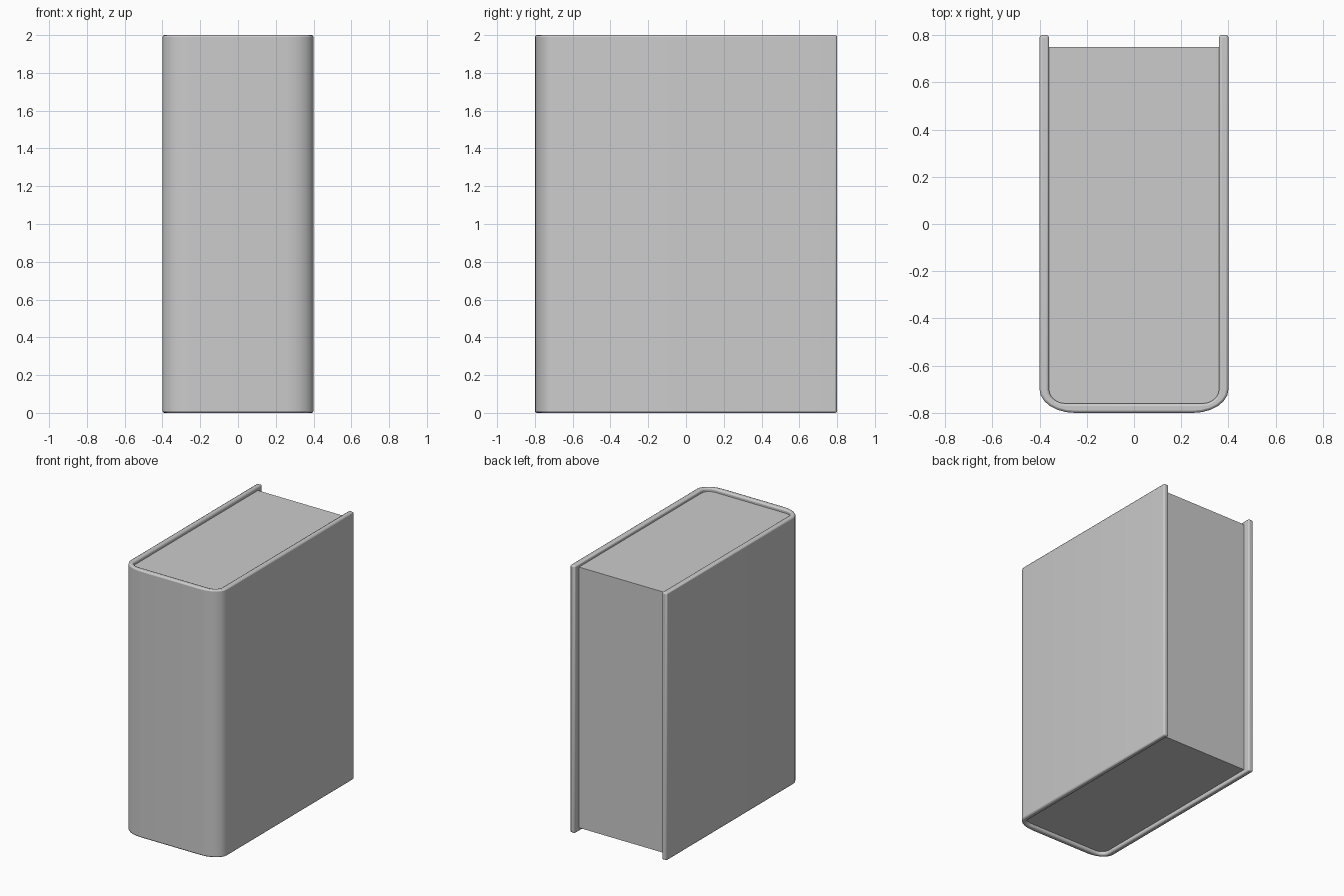
import bpy
import bmesh
import math

if "Cube" in bpy.data.objects:
    bpy.data.objects.remove(bpy.data.objects["Cube"], do_unlink=True)

HALF_W, HALF_D, HEIGHT = 0.4, 0.8, 2.0
THICK, RECESS = 0.04, 0.025

grey = bpy.data.materials.new("plain_grey")
grey.use_nodes = True
grey.diffuse_color = (0.6, 0.6, 0.6, 1)
grey.node_tree.nodes["Principled BSDF"].inputs["Base Color"].default_value = (0.6, 0.6, 0.6, 1)


def u_outline(half_w, front, back, rx, ry, steps=6):
    """U-shaped path: straight sides with elliptical front corners."""
    right = []
    for i in range(steps + 1):
        a = math.pi / 2 * i / steps
        right.append((half_w - rx + rx * math.sin(a), front + ry - ry * math.cos(a)))
    right.append((half_w, back))
    left = [(-x, y) for x, y in right]
    return left[::-1] + right


def prism(name, outline, z0, z1):
    bm = bmesh.new()
    face = bm.faces.new([bm.verts.new((x, y, z0)) for x, y in outline])
    ext = bmesh.ops.extrude_face_region(bm, geom=[face])
    verts = [g for g in ext["geom"] if isinstance(g, bmesh.types.BMVert)]
    bmesh.ops.translate(bm, verts=verts, vec=(0, 0, z1 - z0))
    bmesh.ops.recalc_face_normals(bm, faces=bm.faces)
    mesh = bpy.data.meshes.new(name)
    bm.to_mesh(mesh)
    bm.free()
    mesh.materials.append(grey)
    obj = bpy.data.objects.new(name, mesh)
    bpy.context.collection.objects.link(obj)
    return obj


def smooth(obj):
    bpy.ops.object.select_all(action="DESELECT")
    obj.select_set(True)
    bpy.context.view_layer.objects.active = obj
    bpy.ops.object.shade_smooth_by_angle(angle=math.radians(35))


# Cover: two boards and a rounded spine wrapped as one shell
outer = u_outline(HALF_W, -HALF_D, HALF_D, 0.15, 0.1)
inner = u_outline(HALF_W - THICK, -HALF_D + THICK, HALF_D, 0.07, 0.06)
cover = prism("cover", outer + inner[::-1], 0, HEIGHT)
smooth(cover)
bevel = cover.modifiers.new("rounded_rim", "BEVEL")
bevel.width = 0.01
bevel.segments = 2
bevel.limit_method = "ANGLE"
bevel.angle_limit = math.radians(50)

# Page block: fills the shell, set in from the rim and the open edge
pages = prism("page_block", u_outline(HALF_W - THICK, -HALF_D + THICK, HALF_D - 0.05, 0.07, 0.06),
              RECESS, HEIGHT - RECESS)
smooth(pages)
